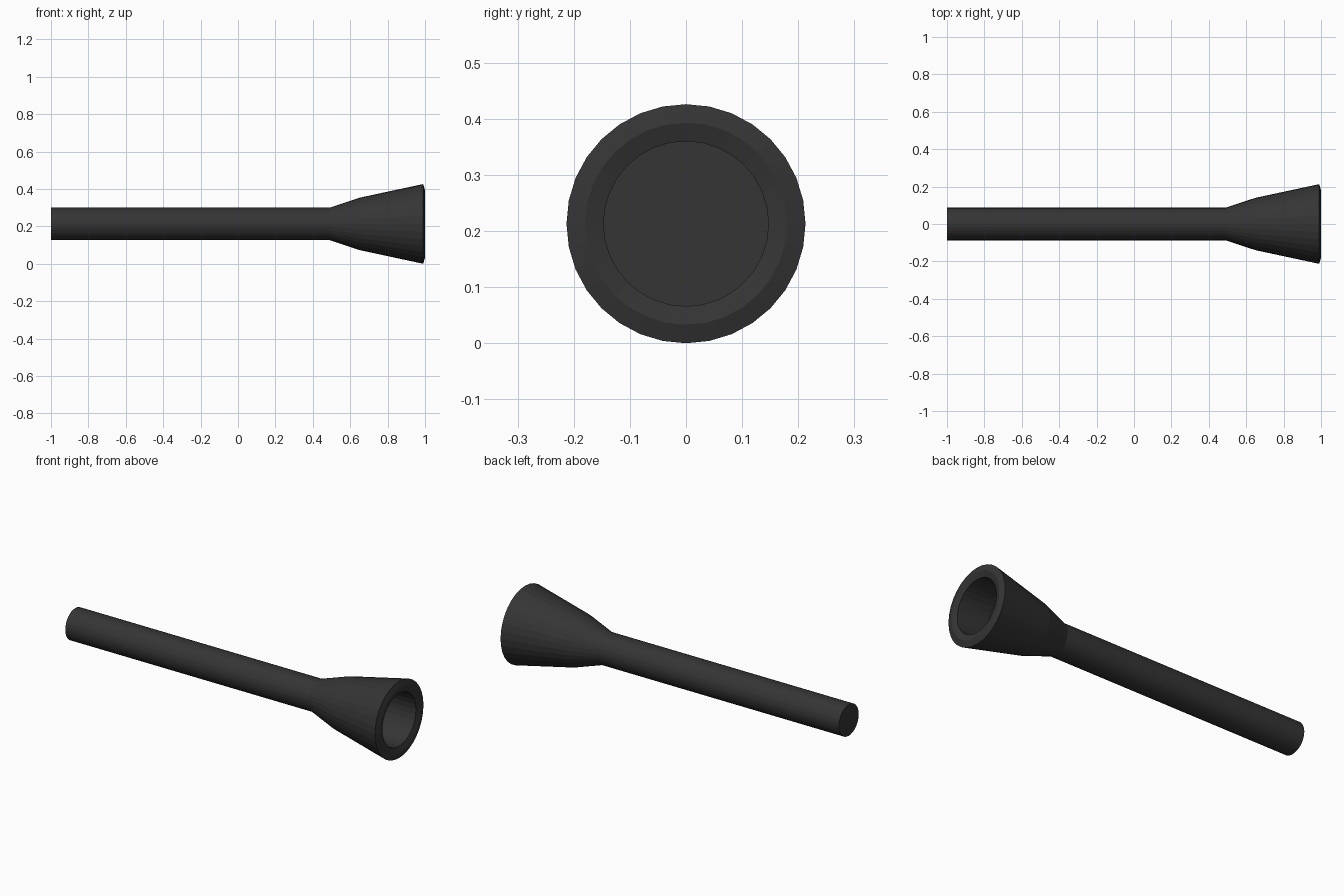
import bpy, bmesh, math

if "Cube" in bpy.data.objects:
    bpy.data.objects.remove(bpy.data.objects["Cube"])

SIDES = 32
AXIS_Z = 0.213


def lathe(name, profile):
    """Revolve (x, radius) points about the torch axis and cap both ends."""
    bm = bmesh.new()
    rings = []
    for x, r in profile:
        ring = []
        for i in range(SIDES):
            a = 2 * math.pi * i / SIDES
            ring.append(bm.verts.new((x, r * math.cos(a), AXIS_Z + r * math.sin(a))))
        rings.append(ring)
    for r0, r1 in zip(rings, rings[1:]):
        for i in range(SIDES):
            j = (i + 1) % SIDES
            bm.faces.new((r0[i], r0[j], r1[j], r1[i]))
    bm.faces.new(rings[0])
    bm.faces.new(rings[-1])
    bmesh.ops.recalc_face_normals(bm, faces=bm.faces)
    mesh = bpy.data.meshes.new(name)
    bm.to_mesh(mesh)
    bm.free()
    obj = bpy.data.objects.new(name, mesh)
    bpy.context.collection.objects.link(obj)
    mat = bpy.data.materials.get("black_metal") or bpy.data.materials.new("black_metal")
    mat.diffuse_color = (0.035, 0.035, 0.035, 1)
    mat.use_nodes = True
    mat.node_tree.nodes["Principled BSDF"].inputs["Base Color"].default_value = mat.diffuse_color
    mesh.materials.append(mat)
    return obj


# Torch body: straight handle, flared head, rounded rim and recessed front
lathe("torch_body", [
    (-1.0, 0.087), (0.49, 0.087),                 # handle
    (0.65, 0.14), (0.99, 0.213),                  # flared head
    (1.0, 0.18), (0.99, 0.147),                   # rim
    (0.80, 0.147),                                # recess wall and floor
])
